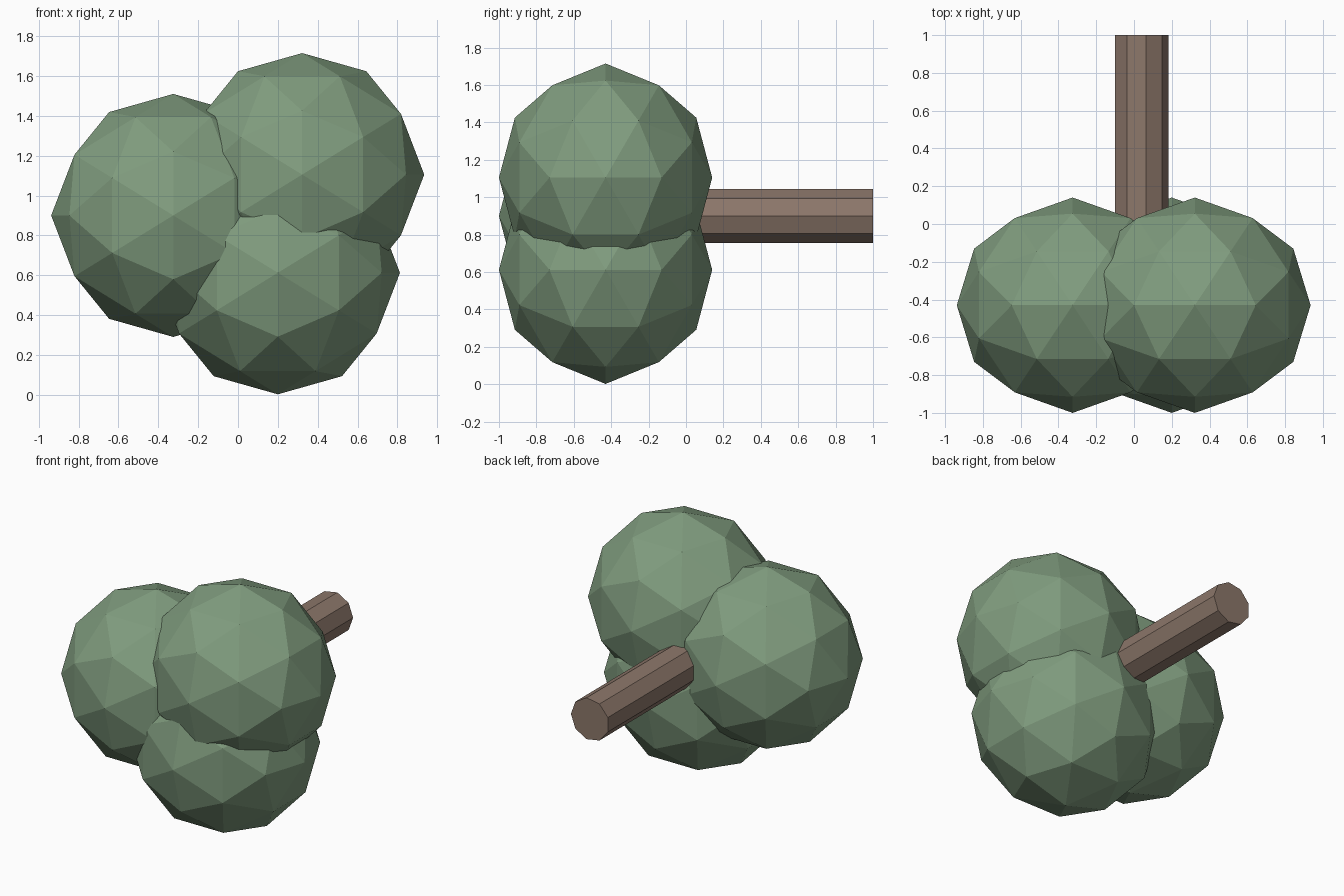
import bpy, bmesh
from math import sqrt, pi
from mathutils import Matrix, Vector

cube = bpy.data.objects.get("Cube")
if cube:
    bpy.data.objects.remove(cube, do_unlink=True)


def make_material(name, rgb):
    mat = bpy.data.materials.new(name)
    mat.use_nodes = True
    colour = (*rgb, 1.0)
    mat.diffuse_color = colour
    mat.node_tree.nodes["Principled BSDF"].inputs["Base Color"].default_value = colour
    return mat


def add_object(name, bm, mat):
    bmesh.ops.recalc_face_normals(bm, faces=bm.faces[:])
    mesh = bpy.data.meshes.new(name)
    bm.to_mesh(mesh)
    bm.free()
    mesh.materials.append(mat)
    obj = bpy.data.objects.new(name, mesh)
    bpy.context.collection.objects.link(obj)
    return obj


def leaf_clump(name, centre, size, mat):
    """Faceted ball: an edge-up icosahedron, split once and rounded."""
    phi = (1 + sqrt(5)) / 2
    bm = bmesh.new()
    for a in (-1, 1):
        for b in (-phi, phi):
            for co in ((a, 0, b), (0, b, a), (b, a, 0)):
                bm.verts.new(co)
    bmesh.ops.convex_hull(bm, input=bm.verts[:])
    bmesh.ops.subdivide_edges(bm, edges=bm.edges[:], cuts=1, use_grid_fill=True)
    for v in bm.verts:
        v.co = v.co.normalized() * Vector(size) + Vector(centre)
    return add_object(name, bm, mat)


leaf_green = make_material("leaf green", (0.215, 0.332, 0.209))
bark_brown = make_material("bark brown", (0.262, 0.184, 0.144))

# Three overlapping clumps of foliage, slightly flattened front to back
clump_size = (0.613, 0.57, 0.61)
for name, x, z in (("left_clump", 0.322, 1.105),
                   ("right_clump", -0.325, 0.90),
                   ("lower_clump", 0.20, 0.612)):
    leaf_clump(name, (x, -0.43, z), clump_size, leaf_green)

# Nine-sided branch running backwards, with one corner pointing to +x
bm = bmesh.new()
start, end = -0.3, 1.0
bmesh.ops.create_cone(bm, cap_ends=True, segments=9, radius1=0.146, radius2=0.146,
                      depth=end - start)
corner = max(bm.verts, key=lambda v: v.co.y).co
spin = Vector((1, 0)).angle_signed(corner.xy)
bmesh.ops.transform(
    bm, verts=bm.verts[:],
    matrix=Matrix.Translation((0.037, (start + end) / 2, 0.9))
    @ Matrix.Rotation(pi / 2, 4, 'X') @ Matrix.Rotation(spin, 4, 'Z'))
add_object("branch", bm, bark_brown)
